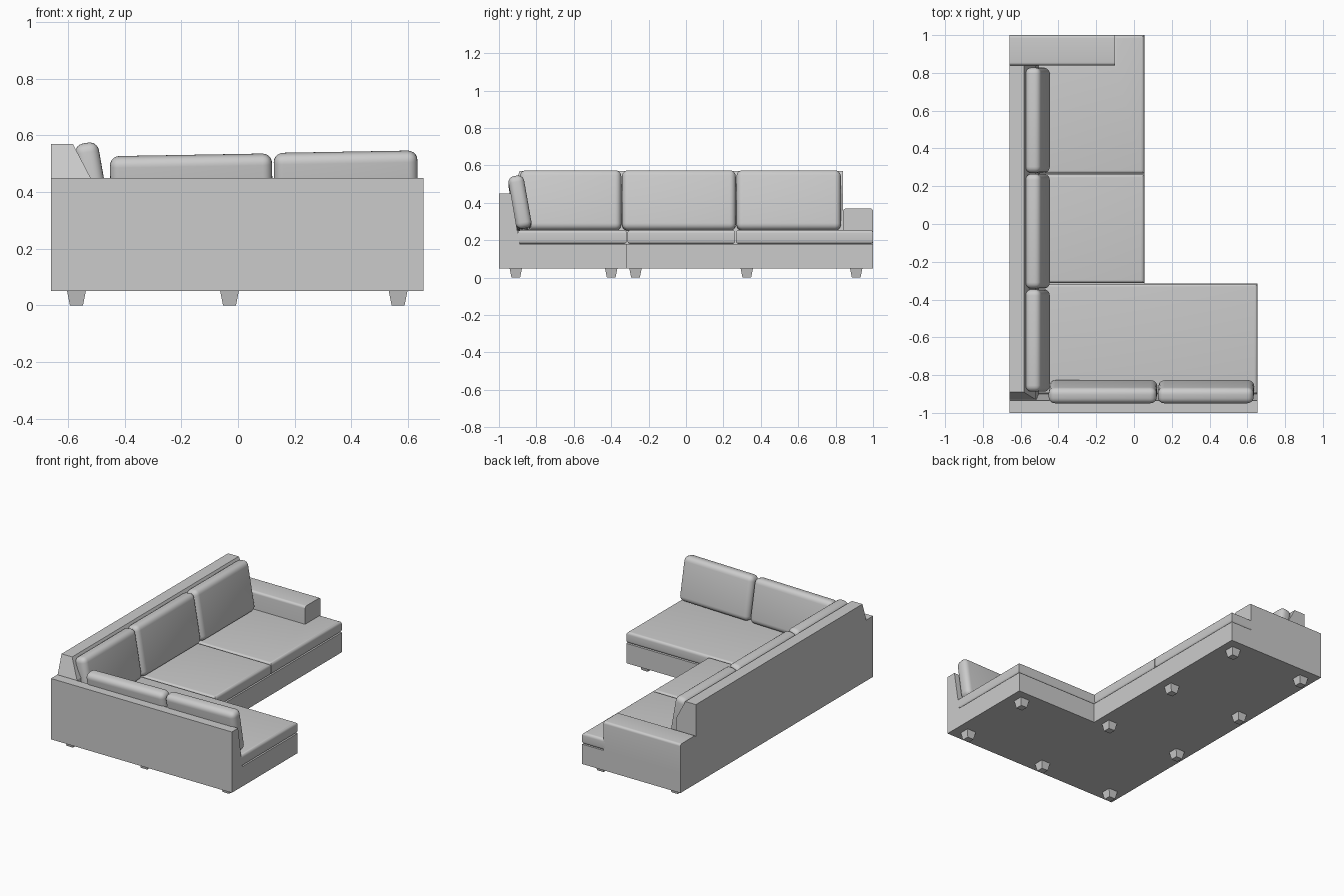
import bpy, bmesh
from math import radians
from mathutils import Vector

old = bpy.data.objects.get("Cube")
if old:
    bpy.data.objects.remove(old, do_unlink=True)

fabric = bpy.data.materials.new("grey fabric")
fabric.use_nodes = True
fabric.diffuse_color = (0.6, 0.6, 0.6, 1)
fabric.node_tree.nodes["Principled BSDF"].inputs["Base Color"].default_value = (0.6, 0.6, 0.6, 1)


def finish(name, bm, smooth=False):
    """Turn a bmesh into a named object."""
    bmesh.ops.recalc_face_normals(bm, faces=bm.faces[:])
    mesh = bpy.data.meshes.new(name)
    bm.to_mesh(mesh)
    bm.free()
    mesh.materials.append(fabric)
    ob = bpy.data.objects.new(name, mesh)
    bpy.context.collection.objects.link(ob)
    if smooth:
        bpy.ops.object.select_all(action='DESELECT')
        ob.select_set(True)
        bpy.context.view_layer.objects.active = ob
        bpy.ops.object.shade_smooth_by_angle(angle=radians(35))
    return ob


def loft(name, rings, radius=0, edge_rule=None):
    """Join rings of points into a closed solid, rounding edges chosen by a rule."""
    bm = bmesh.new()
    loops = [[bm.verts.new(p) for p in ring] for ring in rings]
    bm.faces.new(loops[0])
    bm.faces.new(loops[-1])
    for a, b in zip(loops, loops[1:]):
        for i in range(len(a)):
            j = (i + 1) % len(a)
            bm.faces.new((a[i], a[j], b[j], b[i]))
    bmesh.ops.recalc_face_normals(bm, faces=bm.faces[:])
    if radius:
        edges = [e for e in bm.edges if edge_rule is None or edge_rule(e)]
        bmesh.ops.bevel(bm, geom=edges, offset=radius, segments=5, profile=0.5,
                        affect='EDGES', clamp_overlap=True)
    return finish(name, bm, radius > 0)


def rect(x0, x1, y0, y1):
    return [(x0, y0), (x1, y0), (x1, y1), (x0, y1)]


def prism(name, outline, z0, z1, radius=0, edge_rule=None):
    return loft(name, [[(x, y, z) for x, y in outline] for z in (z0, z1)], radius, edge_rule)


def horizontal(e):
    return abs(e.verts[0].co.z - e.verts[1].co.z) < 0.001


def pillow(name, size, centre, rotation):
    """A box with every edge softly rounded, leaning by the given angles."""
    x, y, z = (s / 2 for s in size)
    ob = prism(name, rect(-x, x, -y, y), -z, z, 0.033)
    ob.location = centre
    ob.rotation_euler = [radians(a) for a in rotation]


BACK, CHAISE, SOFA = -0.66, 0.655, 0.055
SPLIT, BASE_Z, SEAT_Z = -0.315, 0.18, 0.255

# Plinth in two sections
prism("chaise_base", rect(BACK, CHAISE, -1, SPLIT), 0.05, BASE_Z)
prism("sofa_base", rect(BACK, SOFA, SPLIT, 1), 0.05, BASE_Z)

# Side wall of the chaise, with a leaning inner face
wall = [(-1, BASE_Z), (-0.89, BASE_Z), (-0.935, 0.45), (-1, 0.45)]
loft("chaise_wall", [[(x, y, z) for y, z in wall] for x in (BACK, CHAISE)])

# Long backrest, leaning at the front and at the chaise end
levels = [(BASE_Z, -0.5, -0.93), (0.45, -0.52, -0.93), (0.57, -0.583, -0.89)]
loft("backrest", [[(x, y, z) for x, y in rect(BACK, front, end, 0.84)]
                  for z, front, end in levels])

# Low armrest with rounded top edges
prism("armrest", rect(BACK, -0.1, 0.84, 1), BASE_Z, 0.37, 0.015,
      lambda e: horizontal(e) and e.verts[0].co.z > 0.3
      and abs(e.verts[0].co.y - e.verts[1].co.y) < 0.001)

# Seat cushions; the last one wraps around the end of the armrest
prism("chaise_seat", rect(-0.54, CHAISE, -0.9, SPLIT - 0.002), BASE_Z, SEAT_Z, 0.018, horizontal)
prism("middle_seat", rect(-0.54, SOFA, SPLIT + 0.002, 0.263), BASE_Z, SEAT_Z, 0.018, horizontal)
wrap = [(-0.54, 0.267), (SOFA, 0.267), (SOFA, 1), (-0.11, 1), (-0.11, 0.85), (-0.54, 0.85)]
prism("end_seat", wrap, BASE_Z, SEAT_Z, 0.018, horizontal)

# Back pillows along the backrest
for i, (y0, y1) in enumerate([(-0.888, -0.346), (-0.342, 0.266), (0.27, 0.828)]):
    pillow(f"back_pillow_{i + 1}", (0.085, y1 - y0, 0.325),
           (-0.51, (y0 + y1) / 2, 0.4125), (0, -10, 0))

# Side pillows along the chaise wall
for i, (x0, x1, z) in enumerate([(-0.45, 0.122, 0.389), (0.128, 0.635, 0.4)]):
    pillow(f"side_pillow_{i + 1}", (x1 - x0, 0.085, 0.285),
           ((x0 + x1) / 2, -0.888, z), (10, -1, 0))

# Tapered feet
LEFT, MID, RIGHT = 0.565, -0.03, -0.57
feet = [(x, -0.91) for x in (LEFT, MID, RIGHT)] + [(LEFT, -0.4)]
feet += [(x, y) for x in (MID, RIGHT) for y in (-0.27, 0.325, 0.91)]
for i, (x, y) in enumerate(feet):
    loft(f"foot_{i + 1}", [[(px, py, z) for px, py in rect(x - r, x + r, y - r, y + r)]
                           for z, r in ((0, 0.023), (0.05, 0.033))])
